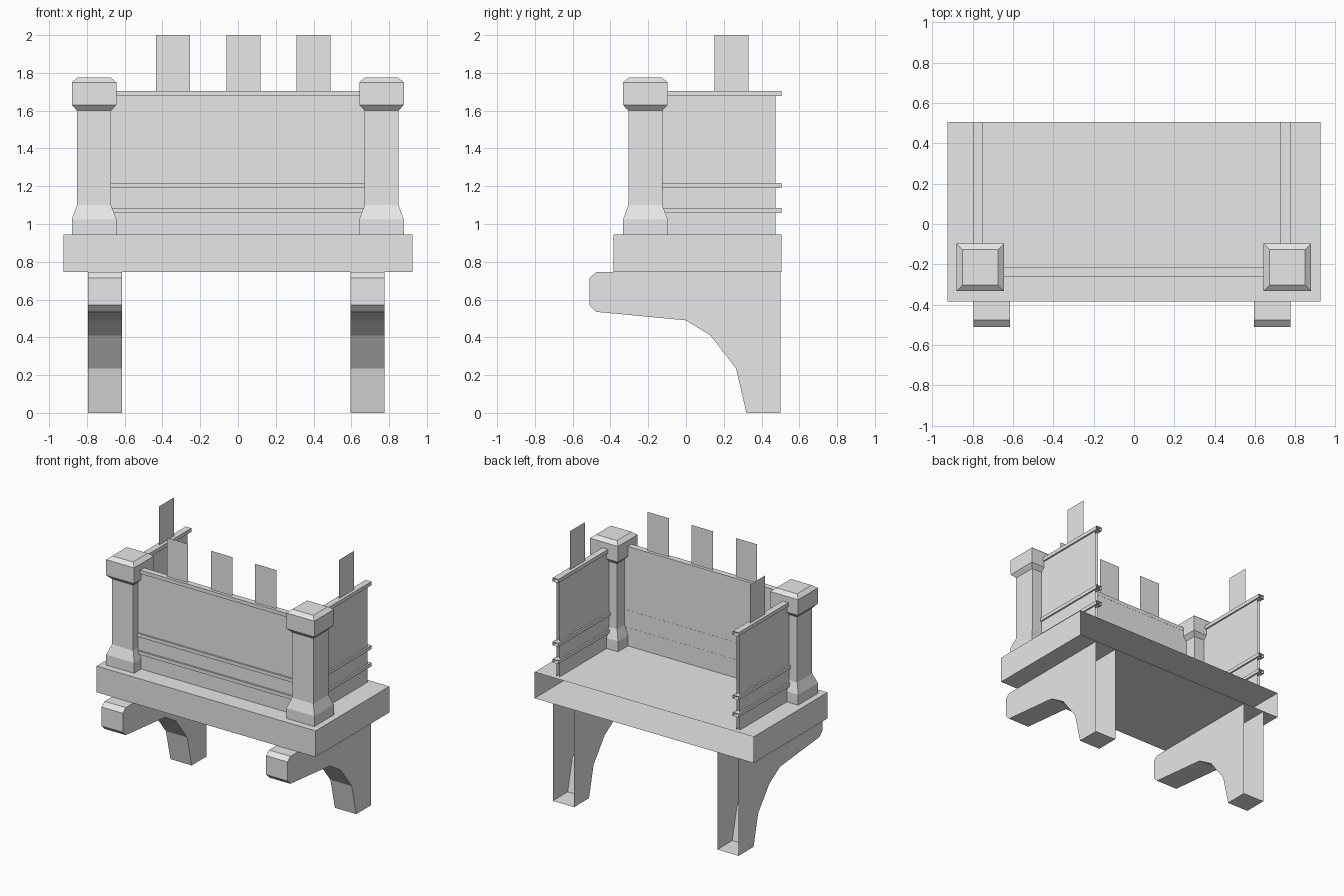
import bpy
import bmesh
from mathutils import Vector

cube = bpy.data.objects.get("Cube")
if cube:
    bpy.data.objects.remove(cube, do_unlink=True)

# Single stone colour
stone = bpy.data.materials.new("stone grey")
stone.use_nodes = True
stone.diffuse_color = (0.8, 0.8, 0.8, 1)
stone.node_tree.nodes["Principled BSDF"].inputs["Base Color"].default_value = (0.8, 0.8, 0.8, 1)


def finish(name, bm, open_back=False):
    """Turn a bmesh into an object, optionally leaving its wall side open."""
    bmesh.ops.recalc_face_normals(bm, faces=bm.faces)
    if open_back:
        bm.normal_update()
        back = [f for f in bm.faces if f.normal.y > 0.99]
        bmesh.ops.delete(bm, geom=back, context='FACES')
    mesh = bpy.data.meshes.new(name)
    bm.to_mesh(mesh)
    bm.free()
    mesh.materials.append(stone)
    obj = bpy.data.objects.new(name, mesh)
    bpy.context.collection.objects.link(obj)
    return obj


def box(name, x, y, z, open_back=False):
    bm = bmesh.new()
    bmesh.ops.create_cube(bm, size=1)
    for v in bm.verts:
        v.co = Vector([(lo + hi) / 2 + c * (hi - lo)
                       for c, (lo, hi) in zip(v.co, (x, y, z))])
    return finish(name, bm, open_back)


def card(name, corners):
    bm = bmesh.new()
    bm.faces.new([bm.verts.new(c) for c in corners])
    return finish(name, bm)


def bracket(name, x0, x1):
    """Side profile of a supporting bracket, extruded across x."""
    profile = [(-0.51, 0.57), (-0.475, 0.535), (0, 0.49), (0.13, 0.41),
               (0.265, 0.235), (0.32, 0), (0.5, 0), (0.5, 0.745),
               (-0.475, 0.745), (-0.51, 0.715)]
    bm = bmesh.new()
    face = bm.faces.new([bm.verts.new((x0, y, z)) for y, z in profile])
    side = bmesh.ops.extrude_face_region(bm, geom=[face], use_keep_orig=True)
    verts = [g for g in side["geom"] if isinstance(g, bmesh.types.BMVert)]
    bmesh.ops.translate(bm, verts=verts, vec=(x1 - x0, 0, 0))
    return finish(name, bm, open_back=True)


def post(name, cx, cy):
    """Square post built from stacked rings of (half width, height)."""
    rings = [(0.118, 0.945), (0.118, 1.025), (0.09, 1.1), (0.09, 1.6),
             (0.118, 1.63), (0.118, 1.75), (0.088, 1.775)]
    bm = bmesh.new()
    loops = [[bm.verts.new((cx + sx * h, cy + sy * h, z))
              for sx, sy in ((-1, -1), (1, -1), (1, 1), (-1, 1))]
             for h, z in rings]
    for a, b in zip(loops, loops[1:]):
        for i in range(4):
            j = (i + 1) % 4
            bm.faces.new((a[i], a[j], b[j], b[i]))
    bm.faces.new(loops[0])
    bm.faces.new(loops[-1])
    return finish(name, bm)


# Floor slab and brackets
box("floor_slab", (-0.925, 0.925), (-0.385, 0.505), (0.745, 0.945), open_back=True)
bracket("right_bracket", -0.795, -0.615)
bracket("left_bracket", 0.595, 0.775)

# Corner posts
post_y = -0.215
post("right_post", -0.762, post_y)
post("left_post", 0.76, post_y)

# Front and side panels
box("front_panel", (-0.76, 0.76), (-0.248, -0.216), (0.945, 1.69))
sides = {"right": -0.772, "left": 0.75}
for side, x in sides.items():
    box(side + "_panel", (x - 0.012, x + 0.012), (post_y, 0.475), (0.945, 1.69), open_back=True)

# Horizontal rails on all three panels
rails = {"lower": (1.058, 1.085), "middle": (1.19, 1.217), "top": (1.677, 1.705)}
for level, z in rails.items():
    box(level + "_front_rail", (-0.76, 0.76), (-0.26, -0.215), z)
    for side, x in sides.items():
        box(f"{level}_{side}_rail", (x - 0.024, x + 0.024), (post_y, 0.505), z, open_back=True)

# Flat upright slats above the rails
bottom, top, width = 1.7, 2.0, 0.18
for i, x in enumerate((-0.435, -0.06, 0.31)):
    y = -0.238
    card(f"front_slat_{i + 1}", [(x, y, bottom), (x + width, y, bottom),
                                 (x + width, y, top), (x, y, top)])
for side, x in sides.items():
    y = 0.15
    card(side + "_slat", [(x, y, bottom), (x, y + width, bottom),
                          (x, y + width, top), (x, y, top)])
